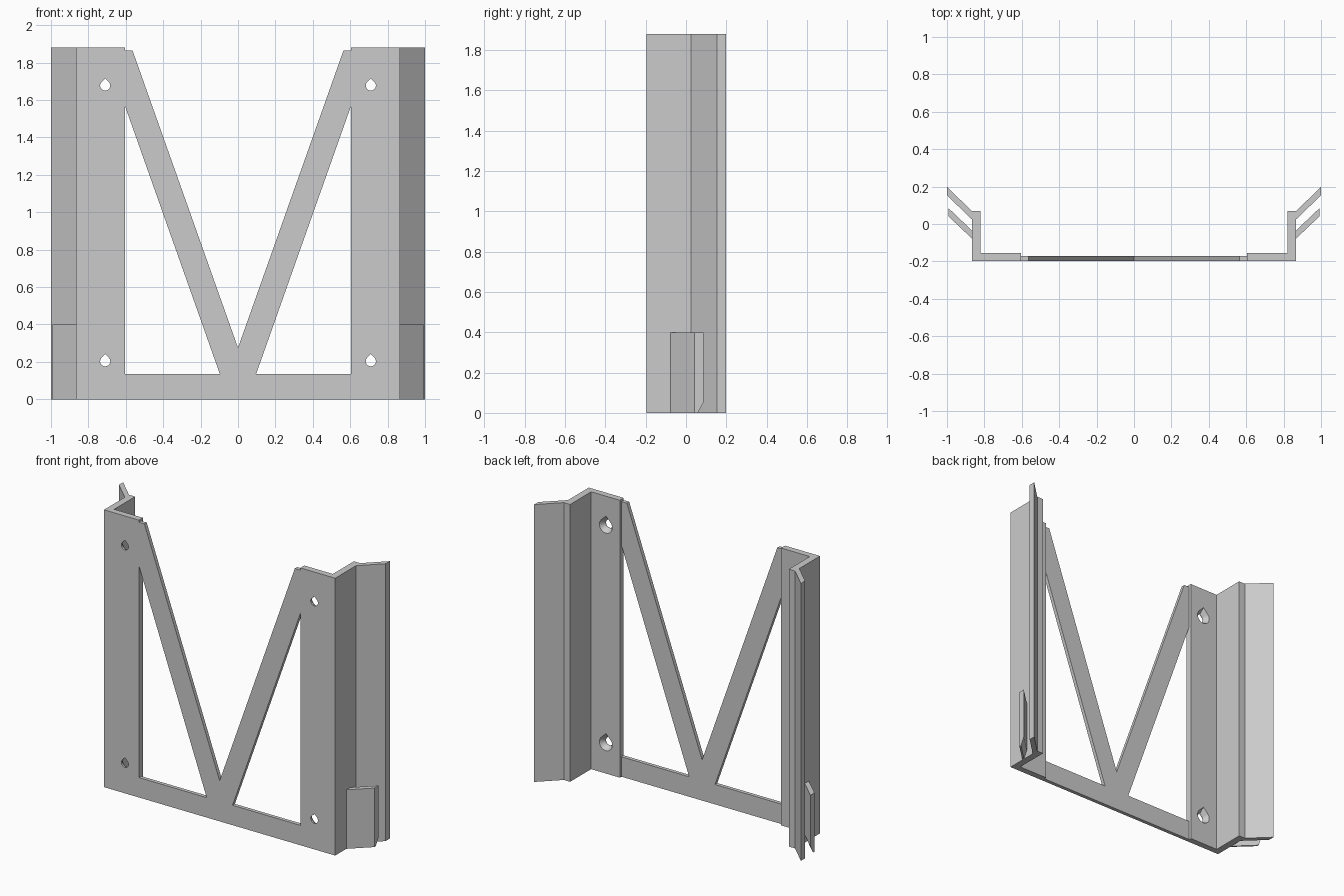
import bpy, bmesh, math

if "Cube" in bpy.data.objects:
    bpy.data.objects.remove(bpy.data.objects["Cube"], do_unlink=True)

grey = bpy.data.materials.new("plain grey")
grey.use_nodes = True
colour = (0.6, 0.6, 0.6, 1)
grey.diffuse_color = colour
grey.node_tree.nodes["Principled BSDF"].inputs["Base Color"].default_value = colour


def loft(name, rings, open_centre=False):
    """Skin a stack of matching outlines and cap both ends."""
    bm = bmesh.new()
    loops = [[bm.verts.new(p) for p in ring] for ring in rings]
    bm.faces.new(loops[0])
    bm.faces.new(loops[-1])
    for a, b in zip(loops, loops[1:]):
        for i in range(len(a)):
            j = (i + 1) % len(a)
            bm.faces.new((a[i], a[j], b[j], b[i]))
    bmesh.ops.recalc_face_normals(bm, faces=bm.faces)
    if open_centre:
        seam = [f for f in bm.faces if all(abs(v.co.x) < 1e-5 for v in f.verts)]
        bmesh.ops.delete(bm, geom=seam, context="FACES")
    mesh = bpy.data.meshes.new(name)
    bm.to_mesh(mesh)
    bm.free()
    mesh.materials.append(grey)
    ob = bpy.data.objects.new(name, mesh)
    bpy.context.collection.objects.link(ob)
    return ob


def upright(outline, z):
    return [(x, y, z) for x, y in outline]


def mirror(ob):
    mod = ob.modifiers.new("mirror", "MIRROR")
    mod.use_axis[0] = True
    mod.merge_threshold = 0.0005


def teardrop(x, y, z, r):
    """Round outline closed by a blunt point at the top."""
    steps = 24
    angles = [math.radians(135 + 270 * i / steps) for i in range(steps + 1)]
    pts = [(x + r * math.cos(a), y, z + r * math.sin(a)) for a in angles]
    return pts + [(x, y, z + r * math.sqrt(2))]


HEIGHT, FRONT = 1.88, -0.197

# Side rails: front plate, side wall and slanted flange
rail_outline = [(0.605, FRONT), (0.867, FRONT), (0.867, 0.025), (1.0, 0.153),
                (1.0, 0.198), (0.867, 0.07), (0.82, 0.07), (0.82, -0.155),
                (0.605, -0.155)]
rails = loft("side_rails", [upright(rail_outline, z) for z in (0, HEIGHT)])

# Countersunk screw holes
for label, z in (("lower", 0.203), ("upper", 1.677)):
    cutter = loft(label + "_hole_cutter",
                  [teardrop(0.71, y, z, r) for y, r in
                   ((-0.25, 0.027), (-0.187, 0.027), (-0.155, 0.048), (-0.13, 0.048))])
    cutter.hide_render = True
    cutter.hide_set(True)
    cut = rails.modifiers.new(label + "_hole", "BOOLEAN")
    cut.operation = "DIFFERENCE"
    cut.solver = "EXACT"
    cut.object = cutter
mirror(rails)

# Thin web: bottom bar with a rising diagonal strut
web_outline = [(0, 0), (0.605, 0), (0.605, 0.135), (0.097, 0.135),
               (0.605, 1.57), (0.605, 1.865), (0.564, 1.865), (0, 0.275)]
web = loft("web_and_struts",
           [[(x, y, z) for x, z in web_outline] for y in (FRONT, -0.172)],
           open_centre=True)
mirror(web)

# Short lower clips with a tapered lead-in at the bottom
def clip_outline(inset):
    return [(0.86, -0.084), (0.993, 0.042), (0.993, 0.086 - inset), (0.86, -0.041 - inset)]

clips = loft("lower_clips", [upright(clip_outline(i), z)
                             for z, i in ((0, 0.028), (0.05, 0), (0.4, 0))])
mirror(clips)
